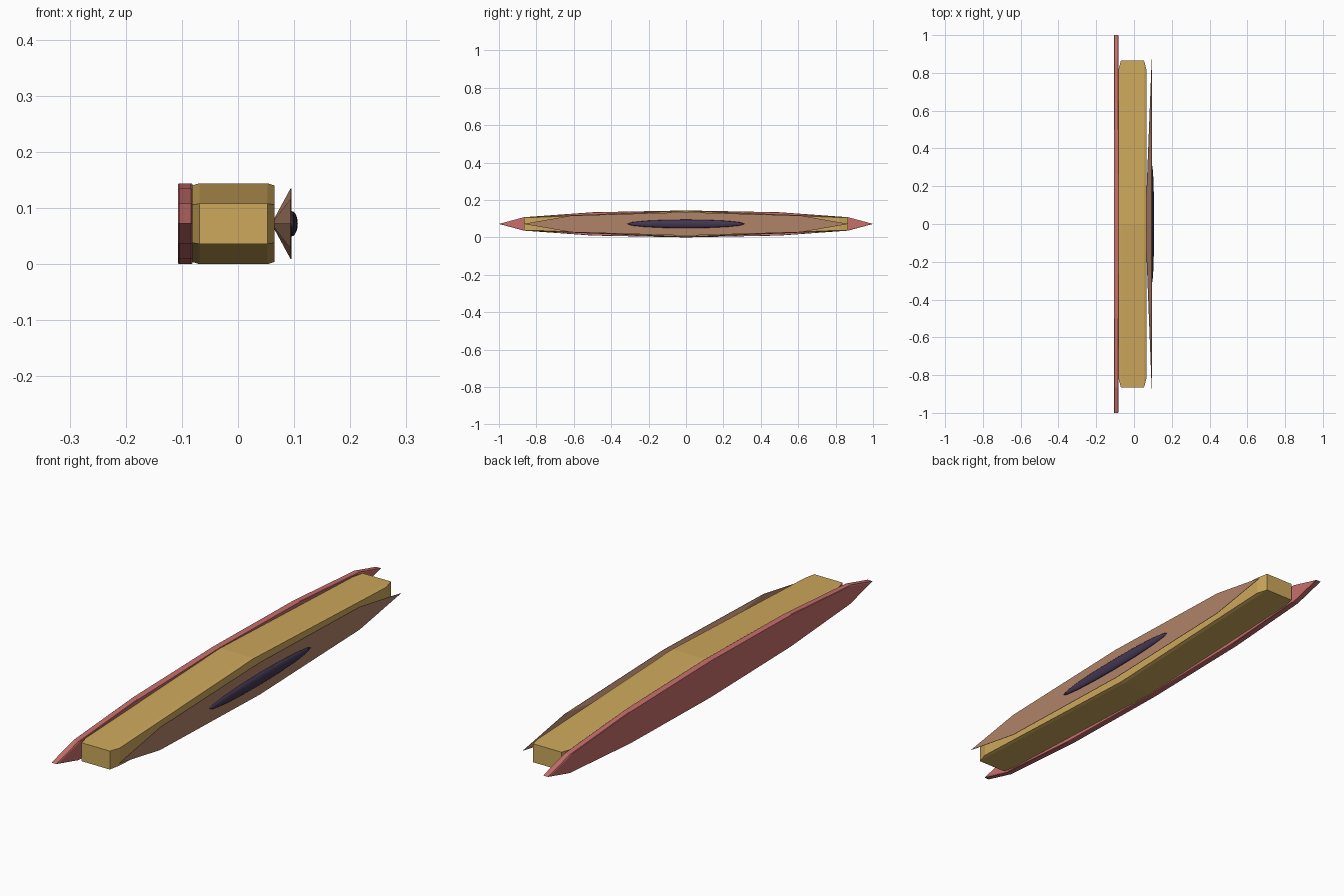
import bpy, bmesh, math

if "Cube" in bpy.data.objects:
    bpy.data.objects.remove(bpy.data.objects["Cube"])

RY, RZ, CZ = 1.0, 0.072, 0.072   # stretched radii and centre height


def material(name, rgb):
    m = bpy.data.materials.new(name)
    lin = [((c / 255 + 0.055) / 1.055) ** 2.4 for c in rgb]
    m.diffuse_color = (*lin, 1)
    m.use_nodes = True
    m.node_tree.nodes["Principled BSDF"].inputs["Base Color"].default_value = m.diffuse_color
    return m


def lathe(name, profile, sides, phase, mat, smooth=False):
    """Loft flattened rings along x; profile is a list of (x, relative radius)."""
    bm = bmesh.new()
    rings = []
    for x, r in profile:
        if r == 0:
            rings.append([bm.verts.new((x, 0, CZ))])
            continue
        angles = [phase + 2 * math.pi * i / sides for i in range(sides)]
        rings.append([bm.verts.new((x, r * RY * math.cos(a), CZ + r * RZ * math.sin(a)))
                      for a in angles])
    for a, b in zip(rings, rings[1:]):
        for i in range(sides):
            j = (i + 1) % sides
            if len(a) == 1:
                bm.faces.new((a[0], b[j], b[i]))
            elif len(b) == 1:
                bm.faces.new((a[i], a[j], b[0]))
            else:
                bm.faces.new((a[i], a[j], b[j], b[i]))
    for ring in (rings[0], rings[-1]):
        if len(ring) > 1:
            bm.faces.new(ring)
    bmesh.ops.recalc_face_normals(bm, faces=bm.faces)
    me = bpy.data.meshes.new(name)
    bm.to_mesh(me)
    bm.free()
    me.materials.append(mat)
    for p in me.polygons:
        p.use_smooth = smooth
    ob = bpy.data.objects.new(name, me)
    bpy.context.collection.objects.link(ob)
    return ob


red = material("rose_red", (200, 112, 108))
gold = material("gold", (205, 168, 92))
brown = material("brown", (176, 131, 104))
dark = material("dark_violet", (68, 55, 82))

# twelve-sided back plate with a slight edge bevel
lathe("back_plate", [(-0.1065, 0.985), (-0.1045, 1), (-0.0835, 1), (-0.0815, 0.985)],
      12, 0, red)
# six-sided body with chamfered ends
lathe("body", [(-0.0815, 0.947), (-0.069, 1), (0.053, 1), (0.065, 0.947)],
      6, math.pi / 6, gold)
# eight-sided flared cone with a flat front
lathe("front_cone", [(0.0595, 0), (0.0935, 0.87), (0.095, 0.87)], 8, 0, brown)
# shallow dome in the middle of the cone
steps = 5
dome = [(0.095 + 0.0115 * math.sin(t * math.pi / 2 / steps),
         0.315 * math.cos(t * math.pi / 2 / steps)) for t in range(steps)]
lathe("front_dome", dome + [(0.1065, 0)], 16, 0, dark, smooth=True)
